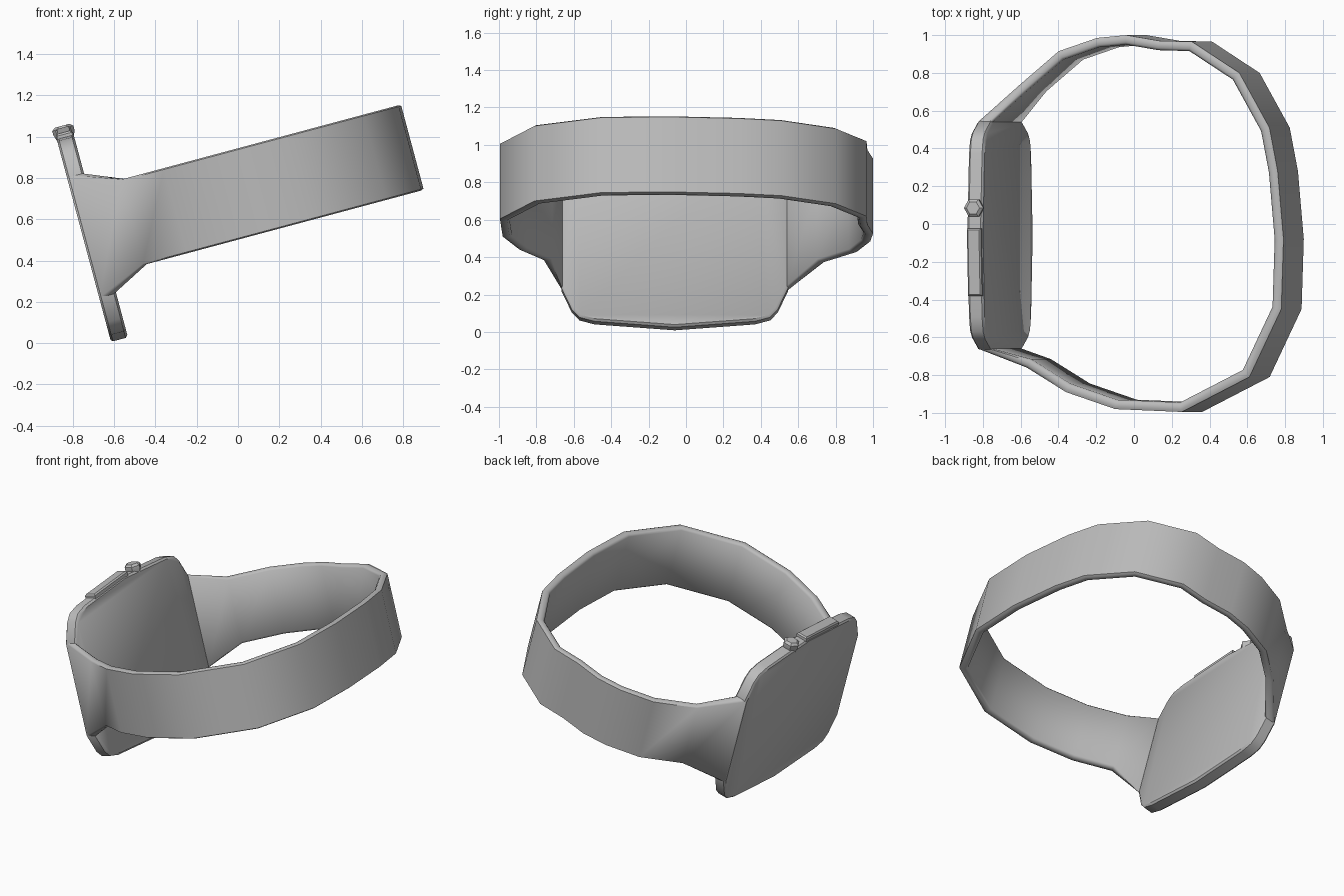
import bpy, bmesh, math
from mathutils import Vector

if "Cube" in bpy.data.objects:
    bpy.data.objects.remove(bpy.data.objects["Cube"])

TILT = math.radians(15)
C, S = math.cos(TILT), math.sin(TILT)

grey = bpy.data.materials.new("plain grey")
grey.diffuse_color = (0.5, 0.5, 0.5, 1)
grey.use_nodes = True
grey.node_tree.nodes["Principled BSDF"].inputs["Base Color"].default_value = grey.diffuse_color


def place(u, y, w):
    """Watch axes (u across the loop, w along the band width) to world."""
    return Vector((u * C - w * S, y, u * S + w * C))


def loft(name, rings, angle):
    """Skin closed rings of (u, y, w) points and cap both ends."""
    bm = bmesh.new()
    loops = [[bm.verts.new(place(*p)) for p in ring] for ring in rings]
    for a, b in zip(loops, loops[1:]):
        n = len(a)
        for i in range(n):
            bm.faces.new((a[i], a[(i + 1) % n], b[(i + 1) % n], b[i]))
    bm.faces.new(loops[0][::-1])
    bm.faces.new(loops[-1])
    bmesh.ops.recalc_face_normals(bm, faces=bm.faces)
    me = bpy.data.meshes.new(name)
    bm.to_mesh(me)
    bm.free()
    ob = bpy.data.objects.new(name, me)
    bpy.context.collection.objects.link(ob)
    me.materials.append(grey)
    bpy.ops.object.select_all(action='DESELECT')
    ob.select_set(True)
    bpy.context.view_layer.objects.active = ob
    bpy.ops.object.shade_smooth_by_angle(angle=math.radians(angle))
    return ob


# Case: rounded square slab with chamfered rims
CY, CW = -0.06, 0.685
quarter = [(0.605, 0.305), (0.55, 0.423), (0.51, 0.465), (0.43, 0.487), (0, 0.52)]
half = quarter + [(-y, w) for y, w in quarter[-2::-1]]
outline = half + [(-y, -w) for y, w in half]


def case_ring(u, inset):
    ky, kw = 1 - inset / 0.605, 1 - inset / 0.52
    return [(u, CY + y * ky, CW + w * kw) for y, w in outline]


loft("watch_case", [case_ring(-0.593, 0.01), case_ring(-0.583, 0),
                    case_ring(-0.519, 0), case_ring(-0.508, 0.012)], 40)

# Band: loop profile growing out of one case side and back into the other
path = [(-0.59, 0.54), (-0.38, 0.74), (-0.17, 0.915), (0.04, 0.985), (0.2, 1.0),
        (0.38, 0.97), (0.56, 0.965), (0.82, 0.80), (0.985, 0.51), (1.03, 0.28),
        (1.062, -0.08), (1.05, -0.45), (0.875, -0.81), (0.505, -0.995),
        (0.14, -0.98), (-0.13, -0.89), (-0.345, -0.76), (-0.59, -0.66)]
THICK, RIM = 0.05, 0.013
rings = []
for i, (u, y) in enumerate(path):
    o = Vector((u, y))
    if i in (0, len(path) - 1):          # flared ends fill the case side
        inner, lo, hi = Vector((-0.51, y)), 0.38, 0.995
    else:
        d1 = (o - Vector(path[i - 1])).normalized()
        d2 = (Vector(path[i + 1]) - o).normalized()
        d = (d1 + d2).normalized()
        inner = o + Vector((d.y, -d.x)) * THICK / d.dot(d1)
        lo, hi = 0.484, 0.912
    section = [(0, lo + RIM / 2), (0.25, lo), (0.75, lo), (1, lo + RIM),
               (1, hi - RIM), (0.75, hi), (0.25, hi), (0, hi - RIM / 2)]
    rings.append([(*o.lerp(inner, t), w) for t, w in section])
loft("wrist_band", rings, 60)


# Crown: six-sided knob on the top edge
def hexagon(w, r):
    return [(-0.551 + r * math.cos(k * math.pi / 3),
             0.085 + r * math.sin(k * math.pi / 3), w) for k in range(6)]


loft("crown", [hexagon(1.17, 0.042), hexagon(1.205, 0.053),
               hexagon(1.225, 0.053), hexagon(1.238, 0.036)], 30)


# Side button: thin bar following the slope of the top edge
def bar(w, inset):
    u0, u1 = -0.589 + inset, -0.513 - inset
    y0, y1 = -0.38 + inset, -0.025 - inset
    return [(u, y, w + 0.07 * (y + 0.2)) for u, y in
            ((u0, y0), (u1, y0), (u1, y1), (u0, y1))]


loft("side_button", [bar(1.17, 0), bar(1.208, 0), bar(1.217, 0.008)], 30)
